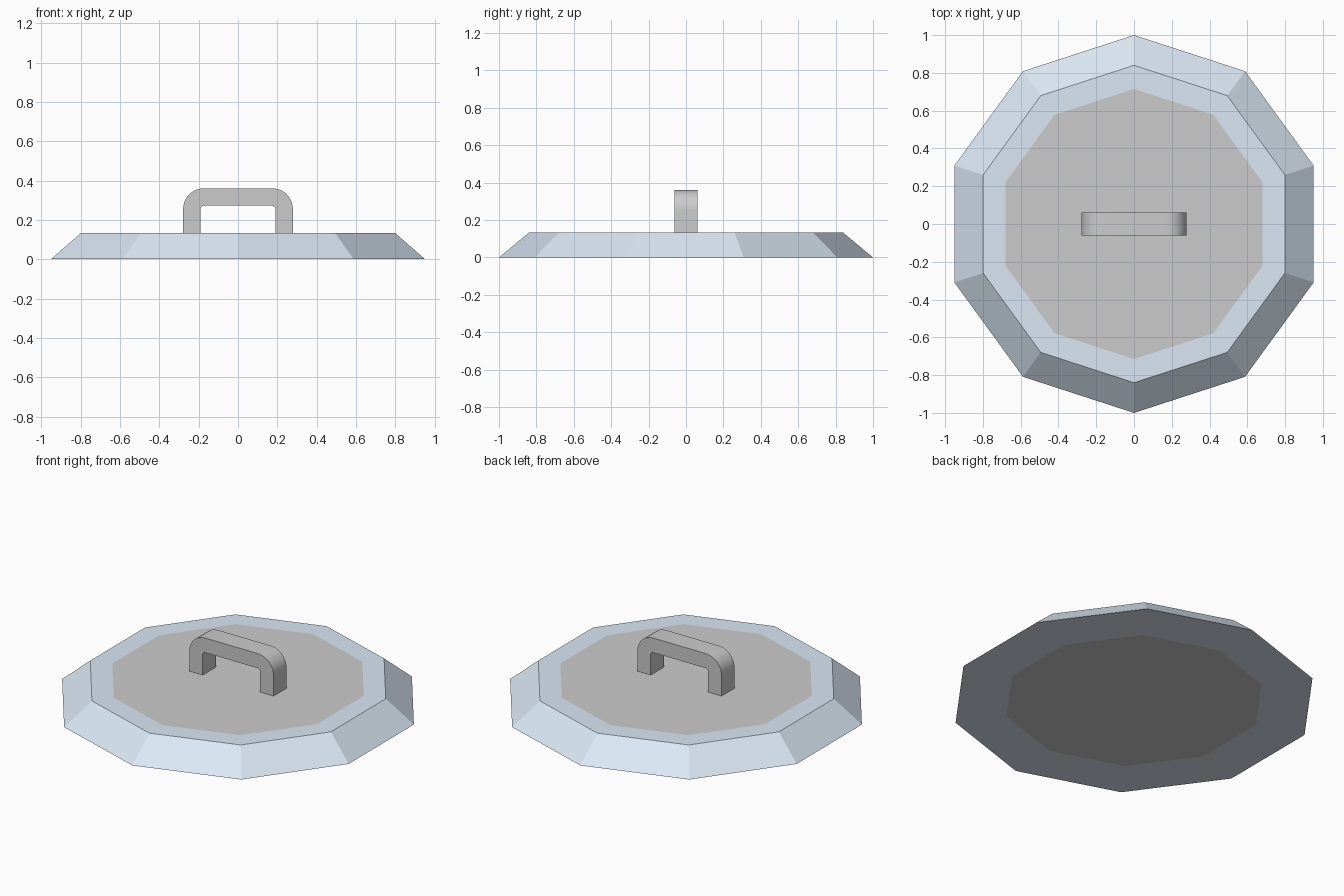
import bpy, bmesh
from math import pi, sin, cos, radians

if "Cube" in bpy.data.objects:
    bpy.data.objects.remove(bpy.data.objects["Cube"])

SIDES = 10
H = 0.133


def new_object(name, bm):
    bmesh.ops.recalc_face_normals(bm, faces=bm.faces)
    me = bpy.data.meshes.new(name)
    bm.to_mesh(me)
    bm.free()
    ob = bpy.data.objects.new(name, me)
    bpy.context.collection.objects.link(ob)
    return ob


def decagon(bm, r, z):
    return [bm.verts.new((r * sin(2 * pi * i / SIDES), r * cos(2 * pi * i / SIDES), z))
            for i in range(SIDES)]


def bridge(bm, a, b):
    for i in range(len(a)):
        j = (i + 1) % len(a)
        bm.faces.new((a[i], a[j], b[j], b[i]))


# Sloped ten-sided rim
R_IN = 0.715
bm = bmesh.new()
loops = [decagon(bm, r, z) for r, z in ((R_IN, 0), (1.0, 0), (0.84, H), (R_IN, H))]
for k in range(4):
    bridge(bm, loops[k], loops[(k + 1) % 4])
rim = new_object("rim", bm)
mat = bpy.data.materials.new("blue_grey")
mat.diffuse_color = (0.70, 0.80, 0.90, 1)
mat.use_nodes = True
mat.node_tree.nodes["Principled BSDF"].inputs["Base Color"].default_value = mat.diffuse_color
rim.data.materials.append(mat)

# Flat centre panel, flush with the rim on both faces
bm = bmesh.new()
low, high = decagon(bm, R_IN, 0), decagon(bm, R_IN, H)
bridge(bm, low, high)
bm.faces.new(low)
bm.faces.new(high)
new_object("panel", bm)

# Handle: rounded arch, rectangular section swept along concentric bends
CX, CZ, RO, RI, HALF, SEG = 0.174, 0.255, 0.105, 0.017, 0.062, 10


def arch(r):
    right = [(CX + r * cos(radians(90 * i / SEG)), CZ + r * sin(radians(90 * i / SEG)))
             for i in range(SEG + 1)]
    half = [(CX + r, H)] + right
    return half + [(-x, z) for x, z in reversed(half)]


bm = bmesh.new()
sections = []
for (xo, zo), (xi, zi) in zip(arch(RO), arch(RI)):
    sections.append([bm.verts.new(c) for c in ((xo, -HALF, zo), (xo, HALF, zo),
                                               (xi, HALF, zi), (xi, -HALF, zi))])
for a, b in zip(sections, sections[1:]):
    bridge(bm, a, b)
bm.faces.new(sections[0])
bm.faces.new(sections[-1])
handle = new_object("handle", bm)
bpy.context.view_layer.objects.active = handle
handle.select_set(True)
bpy.ops.object.shade_smooth_by_angle(angle=radians(30))
